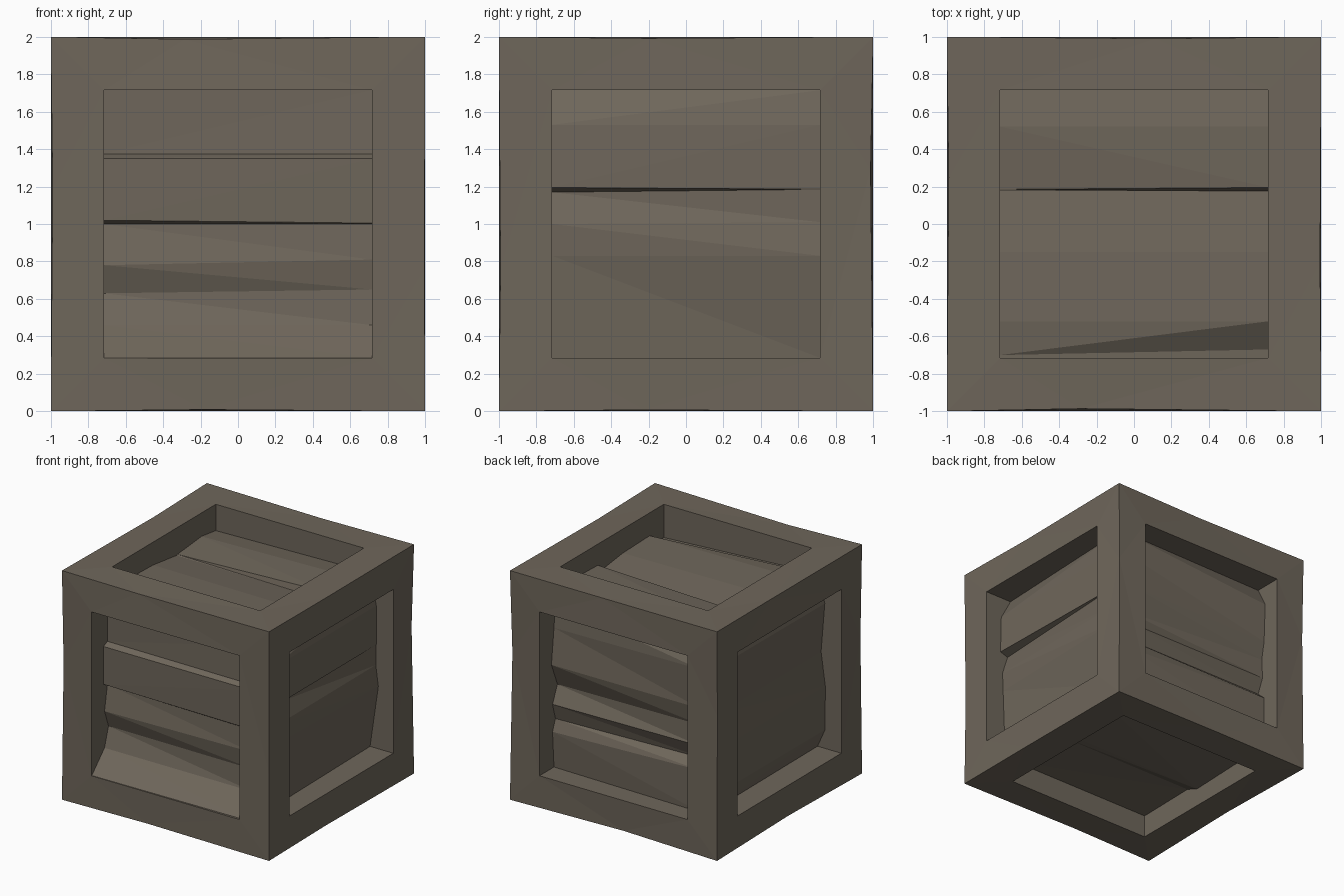
import bpy, bmesh, random
from mathutils import Vector

if "Cube" in bpy.data.objects:
    bpy.data.objects.remove(bpy.data.objects["Cube"])

random.seed(4)
H, O = 1.0, 0.715          # half size of crate, half size of openings

wood = bpy.data.materials.new("grey_brown_wood")
wood.diffuse_color = (0.158, 0.134, 0.104, 1)
wood.use_nodes = True
wood.node_tree.nodes["Principled BSDF"].inputs["Base Color"].default_value = wood.diffuse_color

X, Y, Z = Vector((1, 0, 0)), Vector((0, 1, 0)), Vector((0, 0, 1))
C = Vector((0, 0, 1))

# Plank profiles, top to bottom: height and depth at left end, then at right end
SIDES = {
    "front": (X, Z, [(O, .22, O, .22), (.375, .22, .375, .21), (.35, .166, .35, .165),
                     (.02, .166, .005, .17), (0, .22, 0, .175), (-.22, .18, -.19, .165),
                     (-.37, .235, -.35, .19), (-.54, .18, -.54, .18), (-O, .005, -O, .02)]),
    "right": (Y, Z, [(O, .26, O, .2), (.53, .16, .53, .165), (.195, .152, .19, .165),
                     (.17, .228, .185, .168), (0, .174, .01, .17), (-.17, .18, -.17, .145),
                     (-O, .2, -O, .225)]),
    "back": (-X, Z, [(O, .22, O, .247), (.5, .2, .54, .156), (.19, .165, .19, .17),
                     (-.01, .248, .03, .2), (-.16, .18, -.15, .19), (-.30, .22, -.28, .247),
                     (-.40, .18, -.35, .17), (-O, .2, -O, .17)]),
    "left": (-Y, Z, [(O, .2, O, .2), (.55, .165, .55, .16), (.12, .19, .12, .196),
                     (-.17, .16, -.17, .155), (-.55, .16, -.55, .157), (-O, .22, -O, .23)]),
    "top": (X, Y, [(O, .23, O, .2), (.52, .205, .52, .175), (.185, .235, .195, .185),
                   (.175, .24, .175, .25), (-.15, .2, -.15, .21), (-.52, .19, -.52, .2),
                   (-.7, .21, -.67, .29), (-O, .21, -O, .29)]),
    "bottom": (X, -Y, [(O, .2, O, .2), (.16, .21, .12, .18), (.04, .16, .05, .175),
                       (-.52, .18, -.52, .17), (-O, .22, -O, .2)]),
}


def finish(name, bm):
    me = bpy.data.meshes.new(name)
    bm.to_mesh(me)
    bm.free()
    me.materials.append(wood)
    bpy.context.collection.objects.link(bpy.data.objects.new(name, me))


def add(bm, *pts):
    bm.faces.new([bm.verts.new(p) for p in pts])


frame = bmesh.new()
for name, (u, v, rows) in SIDES.items():
    n = u.cross(v)

    def P(a, b, d):
        return C + u * a + v * b + n * (H - d)

    # Flat border ring of the frame
    sq = [(-1, -1), (1, -1), (1, 1), (-1, 1)]
    for k in range(4):
        (a, b), (c, d) = sq[k], sq[(k + 1) % 4]
        add(frame, P(a, b, 0), P(c, d, 0), P(c * O, d * O, 0), P(a * O, b * O, 0))

    # Recessed uneven planks with the walls of the opening
    bm = bmesh.new()
    for (bl, dl, br, dr), (bl2, dl2, br2, dr2) in zip(rows, rows[1:]):
        add(bm, P(-O, bl2, dl2), P(O, br2, dr2), P(O, br, dr), P(-O, bl, dl))
        add(bm, P(-O, bl2, dl2), P(-O, bl, dl), P(-O, bl, 0), P(-O, bl2, 0))
        add(bm, P(O, br2, 0), P(O, br, 0), P(O, br, dr), P(O, br2, dr2))
    t, e = rows[0], rows[-1]
    add(bm, P(-O, O, t[1]), P(O, O, t[3]), P(O, O, 0), P(-O, O, 0))
    add(bm, P(-O, -O, e[1]), P(-O, -O, 0), P(O, -O, 0), P(O, -O, e[3]))
    bmesh.ops.remove_doubles(bm, verts=bm.verts, dist=1e-4)
    bmesh.ops.triangulate(bm, faces=bm.faces)
    finish(name + "_planks", bm)

# Slight dents worn into the outer edges of the frame
bmesh.ops.remove_doubles(frame, verts=frame.verts, dist=1e-4)
corner = lambda w: all(abs(c) > .99 for c in (w.co - C))
for ed in [e for e in frame.edges if corner(e.verts[0]) and corner(e.verts[1])]:
    _, w = bmesh.utils.edge_split(ed, ed.verts[0], random.uniform(.33, .67))
    w.co = C + Vector([c * (1 - random.uniform(.004, .016)) if abs(c) > .99 else c
                       for c in (w.co - C)])
bmesh.ops.triangulate(frame, faces=frame.faces)
finish("crate_frame", frame)
